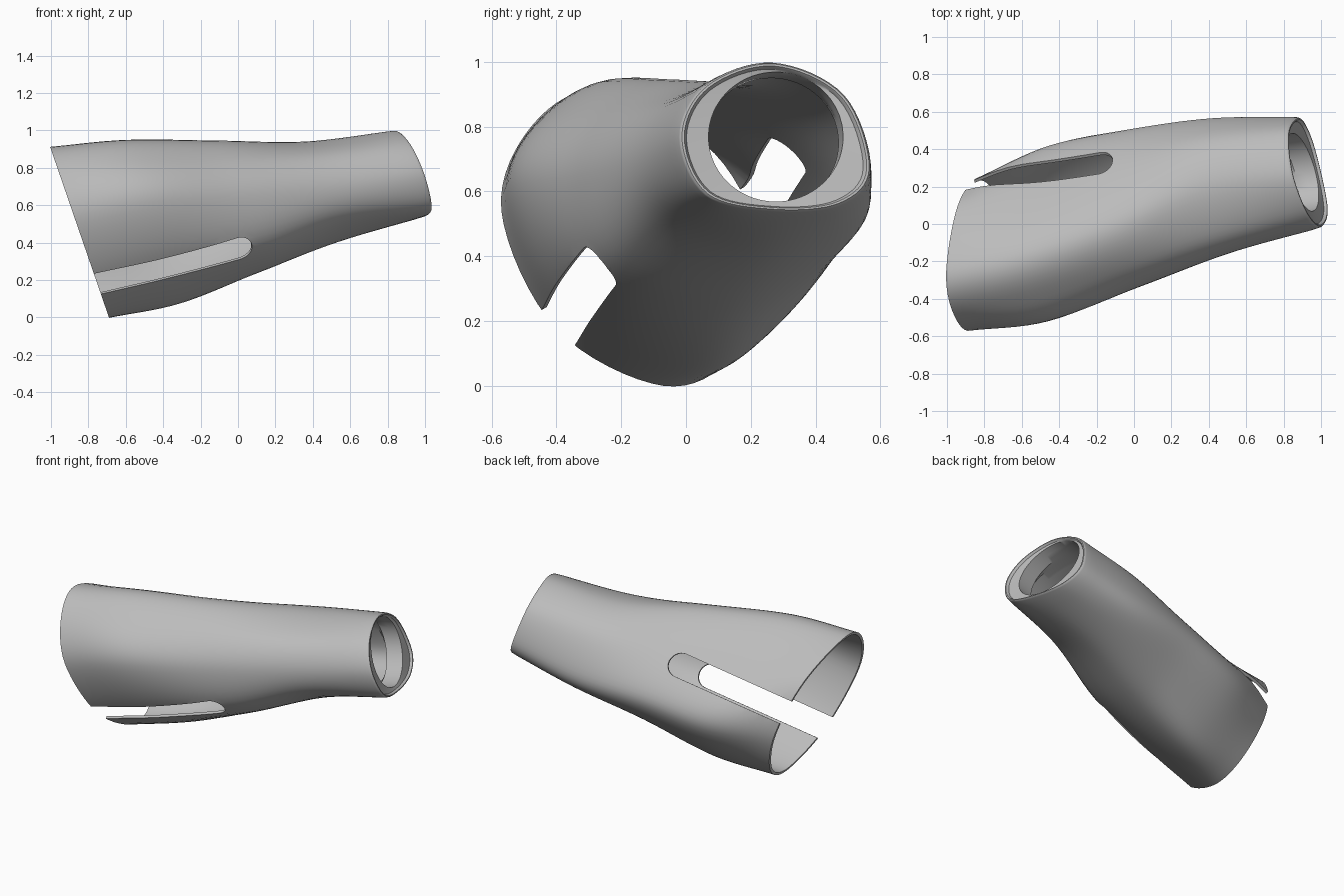
import bpy
import bmesh
import math
from mathutils import Vector

if "Cube" in bpy.data.objects:
    bpy.data.objects.remove(bpy.data.objects["Cube"], do_unlink=True)

SLOPE = 0.345        # lean of every cross-section plane
WALL = 0.018
STEPS = 8

# Stations from wide end to narrow end: plane offset, plane yaw, outline (y, z)
# running top, upper front, front, lower front, bottom, lower back, back, upper back
STATIONS = [
    (-0.69, 0.0, [(-.25, .91), (-.47, .81), (-.57, .54), (-.4, .175),
                  (-.07, 0), (.15, .1), (.25, .4), (.1, .73)]),
    (-0.277, 0.06, [(-.15, .943), (-.41, .84), (-.52, .62), (-.35, .27),
                    (.04, .08), (.25, .155), (.42, .42), (.26, .66)]),
    (0.21, 0.12, [(0, .943), (-.24, .85), (-.335, .65), (-.23, .37),
                  (.13, .24), (.38, .32), (.505, .52), (.33, .755)]),
    (0.721, 0.19, [(.2, .94), (-.07, .87), (-.155, .7), (-.07, .52),
                   (.23, .405), (.48, .45), (.565, .58), (.44, .83)]),
    (1.257, 0.25, [(.27, 1), (.06, .93), (-.02, .77), (.06, .59),
                   (.27, .54), (.48, .56), (.573, .67), (.49, .9)]),
]


def catmull(p0, p1, p2, p3, t):
    return 0.5 * (2 * p1 + (p2 - p0) * t + (2 * p0 - 5 * p1 + 4 * p2 - p3) * t * t
                  + (3 * p1 - p0 - 3 * p2 + p3) * t ** 3)


def closed_spline(pts):
    n = len(pts)
    return [catmull(*(pts[(i + k) % n] for k in (-1, 0, 1, 2)), s / STEPS)
            for i in range(n) for s in range(STEPS)]


def open_spline(pts):
    ext = [2 * pts[0] - pts[1]] + pts + [2 * pts[-1] - pts[-2]]
    out = [catmull(*ext[i:i + 4], s / STEPS)
           for i in range(len(pts) - 1) for s in range(STEPS)]
    return out + [pts[-1]]


def centre(ring):
    return sum(ring, Vector()) / len(ring)


def scaled(ring, factor, shift):
    c = centre(ring)
    return [c + (p - c) * factor + shift for p in ring]


def inset(ring, dist):
    c = centre(ring)
    return [p + (c - p).normalized() * dist for p in ring]


# Outer skin rings, smoothed around and along the sleeve
key_rings = []
for offset, yaw, outline in STATIONS:
    pts = [Vector((offset - yaw * y - SLOPE * z, y, z)) for y, z in outline]
    key_rings.append(closed_spline(pts))
outer = [list(r) for r in zip(*(open_spline(list(col)) for col in zip(*key_rings)))]

# Rounded lip and round opening at the narrow end
axis = (centre(outer[-1]) - centre(outer[-3])).normalized()
end = outer[-1]
outer[-1] = scaled(end, 1, axis * -0.015)
lip = [scaled(end, f, axis * s) for f, s in
       ((.993, -.006), (.975, 0), (.95, 0), (.93, -.008), (.92, -.015))]
mid = centre(end)


def opening(depth):
    offset, yaw, _ = STATIONS[-1]
    ring = []
    for p in end:
        a = math.atan2((p.z - mid.z) / 0.23, (p.y - mid.y) / 0.3)
        y, z = 0.28 + 0.208 * math.cos(a), 0.772 + 0.2 * math.sin(a)
        ring.append(Vector((offset - yaw * y - SLOPE * z, y, z)) - axis * depth)
    return ring


hole = [opening(0.02), opening(0.07), opening(0.13)]
inner = [inset(r, WALL) for r in reversed(outer[:-3])]
loops = outer + lip + hole + inner

# Sleeve shell: one continuous skin, outside, through the opening and back inside
bm = bmesh.new()
grid = [[bm.verts.new(p) for p in ring] for ring in loops]
count = len(grid[0])
for i, ring in enumerate(grid):
    nxt = grid[(i + 1) % len(grid)]
    for j in range(count):
        k = (j + 1) % count
        bm.faces.new((ring[j], ring[k], nxt[k], nxt[j]))
bmesh.ops.recalc_face_normals(bm, faces=bm.faces)
mesh = bpy.data.meshes.new("sleeve_shell")
bm.to_mesh(mesh)
bm.free()
sleeve = bpy.data.objects.new("sleeve_shell", mesh)
bpy.context.collection.objects.link(sleeve)

# Round-ended slot cutter passing through both sides of the wide end
along = Vector((1, .17, .25)).normalized()
through = Vector((-.22, .59, .345))
through = (through - along * through.dot(along)).normalized()
across = along.cross(through)
RADIUS = 0.075
tip = Vector((-.02, .04, .56)) - along * RADIUS
profile = [tip - along * 2 + across * RADIUS, tip - along * 2 - across * RADIUS]
for i in range(25):
    a = math.pi * (i / 24 - 0.5)
    profile.append(tip + along * RADIUS * math.cos(a) + across * RADIUS * math.sin(a))
bm = bmesh.new()
face = bm.faces.new([bm.verts.new(p - through * 1.2) for p in profile])
res = bmesh.ops.extrude_face_region(bm, geom=[face])
bmesh.ops.translate(bm, vec=through * 2.4,
                    verts=[v for v in res["geom"] if isinstance(v, bmesh.types.BMVert)])
bmesh.ops.recalc_face_normals(bm, faces=bm.faces)
cut_mesh = bpy.data.meshes.new("slot_cutter")
bm.to_mesh(cut_mesh)
bm.free()
cutter = bpy.data.objects.new("slot_cutter", cut_mesh)
cutter.hide_render = True
bpy.context.collection.objects.link(cutter)

# Plain grey finish
grey = bpy.data.materials.new("plain_grey")
grey.use_nodes = True
colour = (0.5, 0.5, 0.5, 1)
grey.diffuse_color = colour
grey.node_tree.nodes["Principled BSDF"].inputs["Base Color"].default_value = colour
mesh.materials.append(grey)

# Cut the slots, then smooth the shell
mod = sleeve.modifiers.new("slots", "BOOLEAN")
mod.operation = "DIFFERENCE"
mod.solver = "EXACT"
mod.object = cutter
bpy.ops.object.select_all(action="DESELECT")
sleeve.select_set(True)
bpy.context.view_layer.objects.active = sleeve
bpy.ops.object.modifier_apply(modifier=mod.name)
bpy.data.objects.remove(cutter, do_unlink=True)
bpy.ops.object.shade_smooth_by_angle(angle=math.radians(35))
